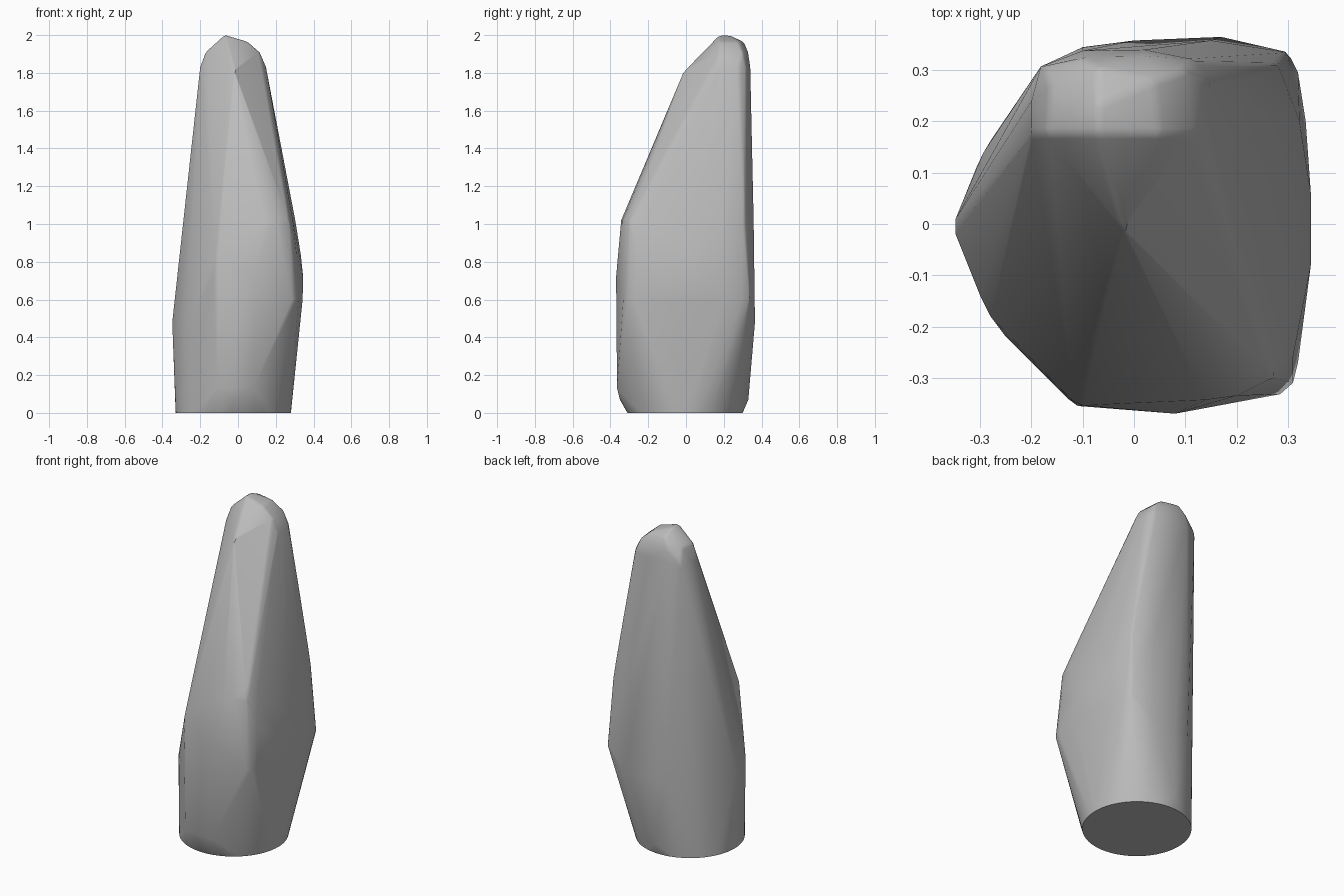
import bpy, bmesh
from math import cos, sin, tau, radians

cube = bpy.data.objects.get("Cube")
if cube:
    bpy.data.objects.remove(cube, do_unlink=True)

stone = bpy.data.materials.new("stone grey")
stone.use_nodes = True
stone.diffuse_color = (0.5, 0.5, 0.5, 1)
stone.node_tree.nodes["Principled BSDF"].inputs["Base Color"].default_value = (0.5, 0.5, 0.5, 1)


def ring(z, *corners):
    """Corners of one facet group at a shared height."""
    return [(x, y, z) for x, y in corners]


# Round, flat foot
SIDES = 64
points = [(-0.025 + 0.305 * cos(tau * i / SIDES), -0.005 + 0.305 * sin(tau * i / SIDES), 0)
          for i in range(SIDES)]

# Chipped edges just above the foot
points += ring(0.07, (-0.02, -0.35), (-0.02, 0.33))
points += ring(0.13, (-0.11, -0.355), (0.08, -0.365))

# Widest belt
points += ring(0.48, (-0.348, 0.01), (-0.348, -0.02), (-0.3, -0.14), (-0.28, -0.18),
               (-0.25, -0.22), (-0.1, 0.345), (0.17, 0.365), (0, 0.358))
points += ring(0.6, (0.285, -0.332), (0.31, -0.31), (0.32, -0.27), (0.342, -0.1),
               (0.342, 0.05), (0.335, 0.2), (0.32, 0.295), (0.3, 0.335))
points += ring(0.72, (0.08, -0.37), (0.345, -0.08), (0.345, 0.06), (-0.13, -0.34))

# Shoulder where the front starts to lean back
points += ring(0.84, (-0.12, -0.345), (-0.1, -0.354), (0.31, -0.26), (0.332, 0), (0.323, 0.2))
points += ring(1.02, (0.14, -0.343), (0.2, -0.335), (0.27, -0.3), (0.29, -0.22),
               (0.303, 0.02), (0.295, 0.2), (0.28, 0.31), (0.15, 0.358))

# Leaning front ridge and the rounded tip
points += ring(1.81, (-0.02, -0.01))
points += ring(1.83, (-0.2, 0.175), (-0.2, 0.24), (-0.18, 0.31), (-0.1, 0.338),
               (0.02, 0.34), (0.12, 0.32), (0.148, 0.28), (0.148, 0.175))
points += ring(1.91, (-0.17, 0.175), (-0.165, 0.27), (-0.1, 0.325), (0.02, 0.328),
               (0.1, 0.3), (0.115, 0.175))
points += ring(1.965, (-0.07, 0.305), (0.05, 0.175), (0.04, 0.28))
points += ring(2.0, (-0.07, 0.175), (-0.07, 0.23))

# Wrap all facets into one closed stone
bm = bmesh.new()
for p in points:
    bm.verts.new(p)
hull = bmesh.ops.convex_hull(bm, input=bm.verts[:])
loose = {g for g in hull["geom_interior"] + hull["geom_unused"] if isinstance(g, bmesh.types.BMVert)}
bmesh.ops.delete(bm, geom=list(loose), context='VERTS')
bmesh.ops.dissolve_limit(bm, angle_limit=radians(1), verts=bm.verts[:], edges=bm.edges[:])

# Soften the crests between facets, keeping the foot crisp
crests = [e for e in bm.edges if len(e.link_faces) == 2
          and e.calc_face_angle() > radians(22) and min(v.co.z for v in e.verts) > 0.2]
bmesh.ops.bevel(bm, geom=crests, offset=0.012, segments=2, profile=0.5,
                affect='EDGES', clamp_overlap=True)
bmesh.ops.recalc_face_normals(bm, faces=bm.faces[:])

mesh = bpy.data.meshes.new("standing_stone")
bm.to_mesh(mesh)
bm.free()
mesh.materials.append(stone)
standing_stone = bpy.data.objects.new("standing_stone", mesh)
bpy.context.collection.objects.link(standing_stone)
bpy.context.view_layer.objects.active = standing_stone
standing_stone.select_set(True)
bpy.ops.object.shade_smooth_by_angle(angle=radians(30))
